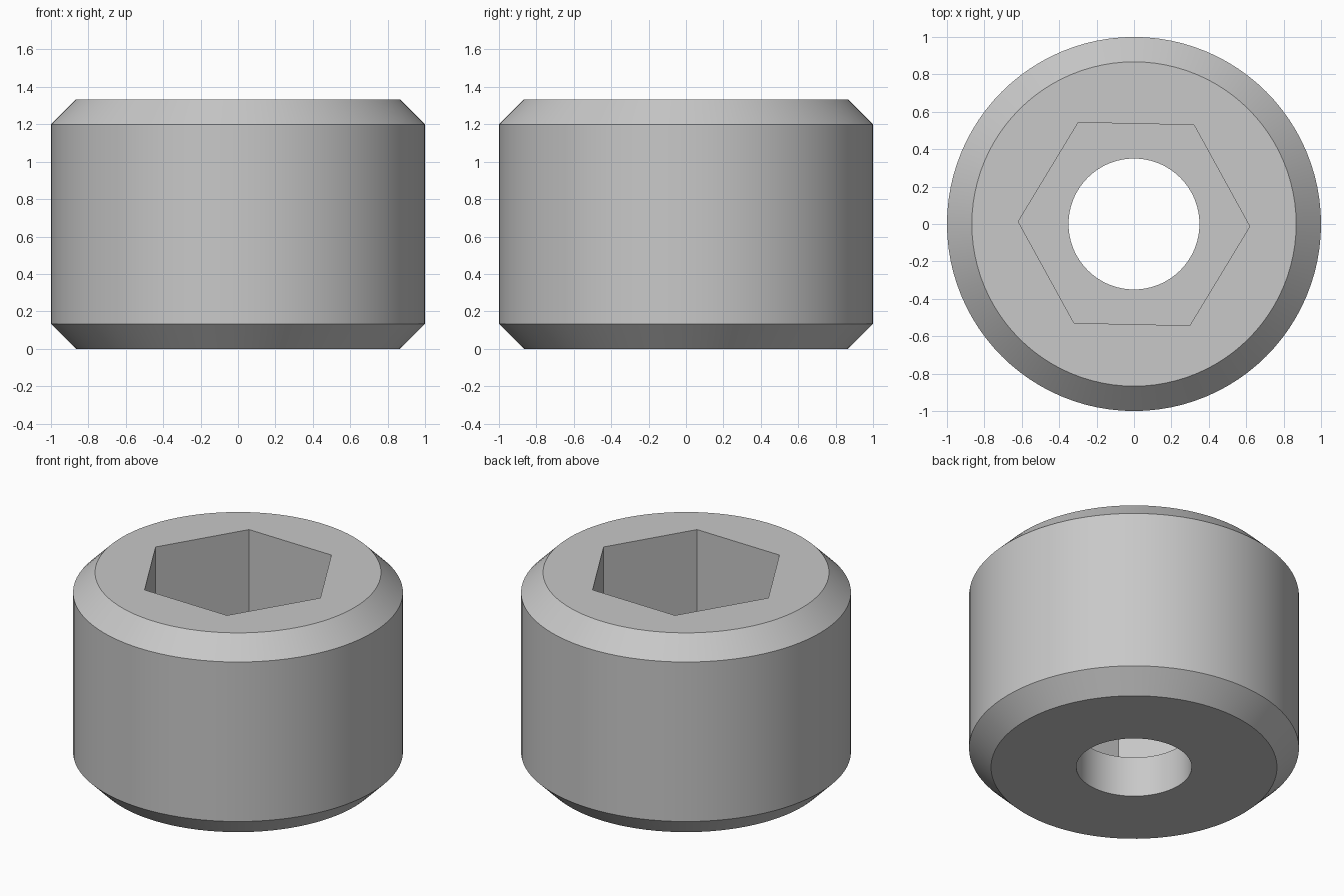
import bpy
import bmesh
from math import cos, sin, pi, radians

cube = bpy.data.objects.get("Cube")
if cube:
    bpy.data.objects.remove(cube, do_unlink=True)

HEIGHT = 1.333
CHAMFER = 0.133
FLOOR = 0.27        # height of the socket floor
SIDES = 96

steel = bpy.data.materials.new("grey steel")
steel.use_nodes = True
colour = (0.58, 0.58, 0.58, 1)
steel.diffuse_color = colour
steel.node_tree.nodes["Principled BSDF"].inputs["Base Color"].default_value = colour

bm = bmesh.new()


def ring(radius, z, sides=SIDES, turn=0.0):
    """Closed loop of edges; returns its vertices and edges."""
    verts = [bm.verts.new((radius * cos(turn + 2 * pi * i / sides),
                           radius * sin(turn + 2 * pi * i / sides), z))
             for i in range(sides)]
    edges = [bm.edges.new((verts[i], verts[(i + 1) % sides])) for i in range(sides)]
    return verts, edges


def wall(a, b):
    """Quads between two rings with the same number of sides."""
    n = len(a[0])
    for i in range(n):
        j = (i + 1) % n
        bm.faces.new((a[0][i], a[0][j], b[0][j], b[0][i]))


def flat(outer, inner):
    """Flat face around an opening."""
    bmesh.ops.triangle_fill(bm, use_beauty=True, use_dissolve=False,
                            edges=outer[1] + inner[1], normal=(0, 0, 1))


# Chamfered outer body
outside = [ring(1 - CHAMFER, 0), ring(1, CHAMFER),
           ring(1, HEIGHT - CHAMFER), ring(1 - CHAMFER, HEIGHT)]
for low, high in zip(outside, outside[1:]):
    wall(low, high)

# Hexagonal socket and round through hole
hex_top = ring(0.619, HEIGHT, 6, radians(-1.2))
hex_floor = ring(0.619, FLOOR, 6, radians(-1.2))
hole_top = ring(0.35, FLOOR)
hole_bottom = ring(0.35, 0)
wall(hex_floor, hex_top)
wall(hole_bottom, hole_top)

# Top face, socket floor and underside
flat(outside[-1], hex_top)
flat(hex_floor, hole_top)
flat(outside[0], hole_bottom)

bmesh.ops.recalc_face_normals(bm, faces=bm.faces[:])
mesh = bpy.data.meshes.new("socket_plug")
bm.to_mesh(mesh)
bm.free()
mesh.materials.append(steel)

plug = bpy.data.objects.new("socket_plug", mesh)
bpy.context.collection.objects.link(plug)
bpy.ops.object.select_all(action='DESELECT')
plug.select_set(True)
bpy.context.view_layer.objects.active = plug
bpy.ops.object.shade_smooth_by_angle(angle=radians(30))
